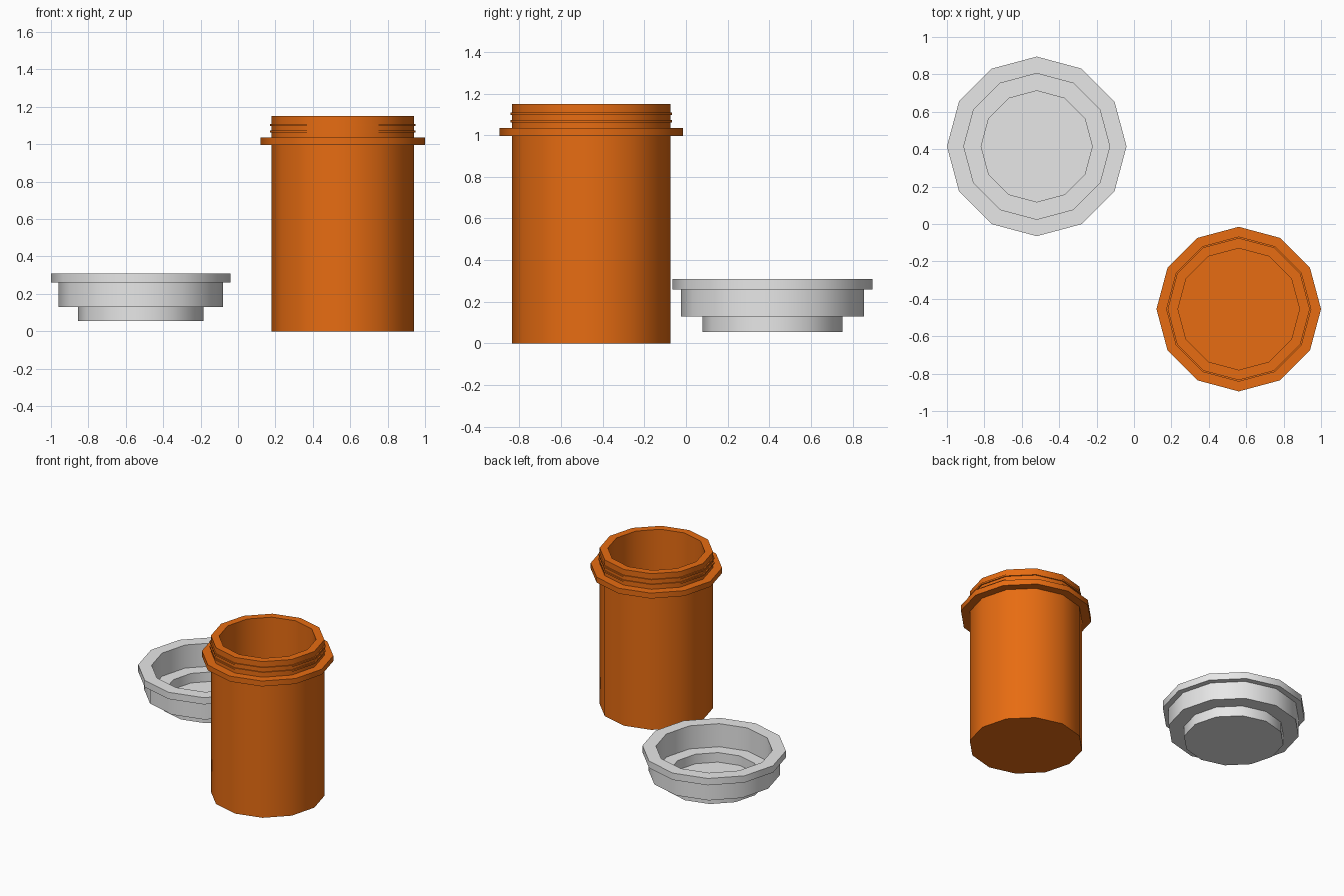
import bpy, bmesh, math

cube = bpy.data.objects.get("Cube")
if cube:
    bpy.data.objects.remove(cube, do_unlink=True)

SIDES = 12


def make_material(name, colour):
    mat = bpy.data.materials.new(name)
    mat.use_nodes = True
    mat.diffuse_color = colour
    bsdf = next(n for n in mat.node_tree.nodes if n.type == 'BSDF_PRINCIPLED')
    bsdf.inputs["Base Color"].default_value = colour
    return mat


def lathe(name, profile, centre, mat):
    """Turn a (radius, height) profile around z and cap both of its ends."""
    bm = bmesh.new()
    rings = []
    for r, z in profile:
        angles = [math.tau * i / SIDES for i in range(SIDES)]
        rings.append([bm.verts.new((r * math.cos(a), r * math.sin(a), z)) for a in angles])
    for low, high in zip(rings, rings[1:]):
        for i in range(SIDES):
            j = (i + 1) % SIDES
            bm.faces.new((low[i], low[j], high[j], high[i]))
    bm.faces.new(reversed(rings[0]))
    bm.faces.new(rings[-1])
    bmesh.ops.recalc_face_normals(bm, faces=bm.faces)
    mesh = bpy.data.meshes.new(name)
    bm.to_mesh(mesh)
    bm.free()
    mesh.materials.append(mat)
    obj = bpy.data.objects.new(name, mesh)
    obj.location = (*centre, 0)
    bpy.context.collection.objects.link(obj)
    bpy.ops.object.select_all(action='DESELECT')
    obj.select_set(True)
    bpy.context.view_layer.objects.active = obj
    bpy.ops.object.shade_smooth_by_angle(angle=math.radians(40))
    return obj


orange = make_material("amber orange", (0.81, 0.152, 0.006, 1))
grey = make_material("light grey", (0.8, 0.8, 0.8, 1))


def ridge(r, inner, low, high):
    """Profile points of a square ring standing out from a wall."""
    return [(inner, low), (r, low), (r, high), (inner, high)]


# Jar: outer wall with collar and two thread rings, then the hollow inside
BODY, BORE = 0.38, 0.325
jar = [(BODY, 0)]
jar += ridge(0.44, BODY, 0.995, 1.035)
jar += ridge(0.388, BODY, 1.062, 1.074)
jar += ridge(0.388, BODY, 1.097, 1.109)
jar += [(BODY, 1.15), (BORE, 1.15), (BORE, 0.05)]
lathe("jar", jar, (0.56, -0.455), orange)

# Lid lying upside down: stepped outside, then stepped hollow
lid = [(0.336, 0.055), (0.336, 0.13), (0.44, 0.13), (0.44, 0.26),
       (0.48, 0.26), (0.48, 0.31), (0.39, 0.31), (0.39, 0.14),
       (0.297, 0.14), (0.297, 0.07)]
lathe("lid", lid, (-0.52, 0.415), grey)
